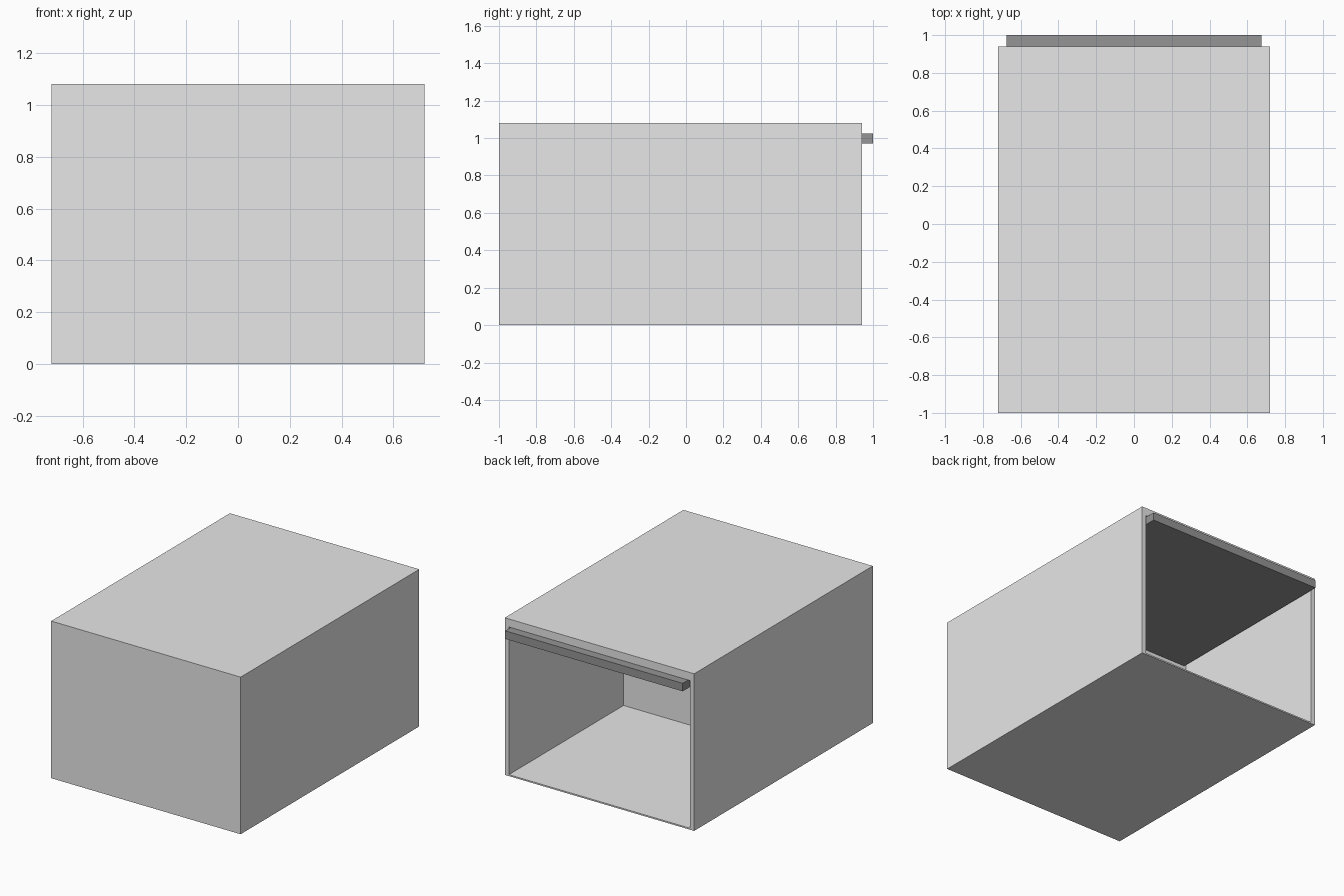
import bpy, bmesh
from mathutils import Vector

if "Cube" in bpy.data.objects:
    bpy.data.objects.remove(bpy.data.objects["Cube"])


def material(name, value):
    m = bpy.data.materials.new(name)
    m.diffuse_color = (value, value, value, 1)
    m.use_nodes = True
    m.node_tree.nodes["Principled BSDF"].inputs["Base Color"].default_value = m.diffuse_color
    return m


def box(name, lo, hi, mat, edit=None):
    """Axis-aligned box between two corners, with an optional bmesh edit."""
    lo, hi = Vector(lo), Vector(hi)
    bm = bmesh.new()
    bmesh.ops.create_cube(bm, size=1)
    for v in bm.verts:
        v.co = Vector([lo[i] if v.co[i] < 0 else hi[i] for i in range(3)])
    if edit:
        edit(bm)
    bmesh.ops.recalc_face_normals(bm, faces=bm.faces)
    mesh = bpy.data.meshes.new(name)
    bm.to_mesh(mesh)
    bm.free()
    mesh.materials.append(mat)
    obj = bpy.data.objects.new(name, mesh)
    bpy.context.collection.objects.link(obj)
    return obj


WALL, FLOOR, CEILING = 0.045, 0.01, 1.025
BACK, INNER = 0.94, -0.305


def hollow_back(bm):
    # Frame the opening in the rear face, then push it in to form the room
    bm.normal_update()
    face = max(bm.faces, key=lambda f: f.calc_center_median().y)
    bmesh.ops.inset_region(bm, faces=[face], thickness=WALL)
    for v in face.verts:
        v.co.z = FLOOR if v.co.z < 0.5 else CEILING
    inner = bmesh.ops.extrude_discrete_faces(bm, faces=[face])["faces"][0]
    for v in inner.verts:
        v.co.y = INNER


light_grey = material("light grey", 0.8)
dark_grey = material("dark grey", 0.3)

# Shell with an open room at the back
box("garage_shell", (-0.72, -1, 0), (0.72, BACK, 1.08), light_grey, hollow_back)

# Raised door panel lying under the ceiling and poking out of the opening
box("raised_door", (-0.675, INNER, 0.97), (0.675, 1.0, CEILING), dark_grey)
